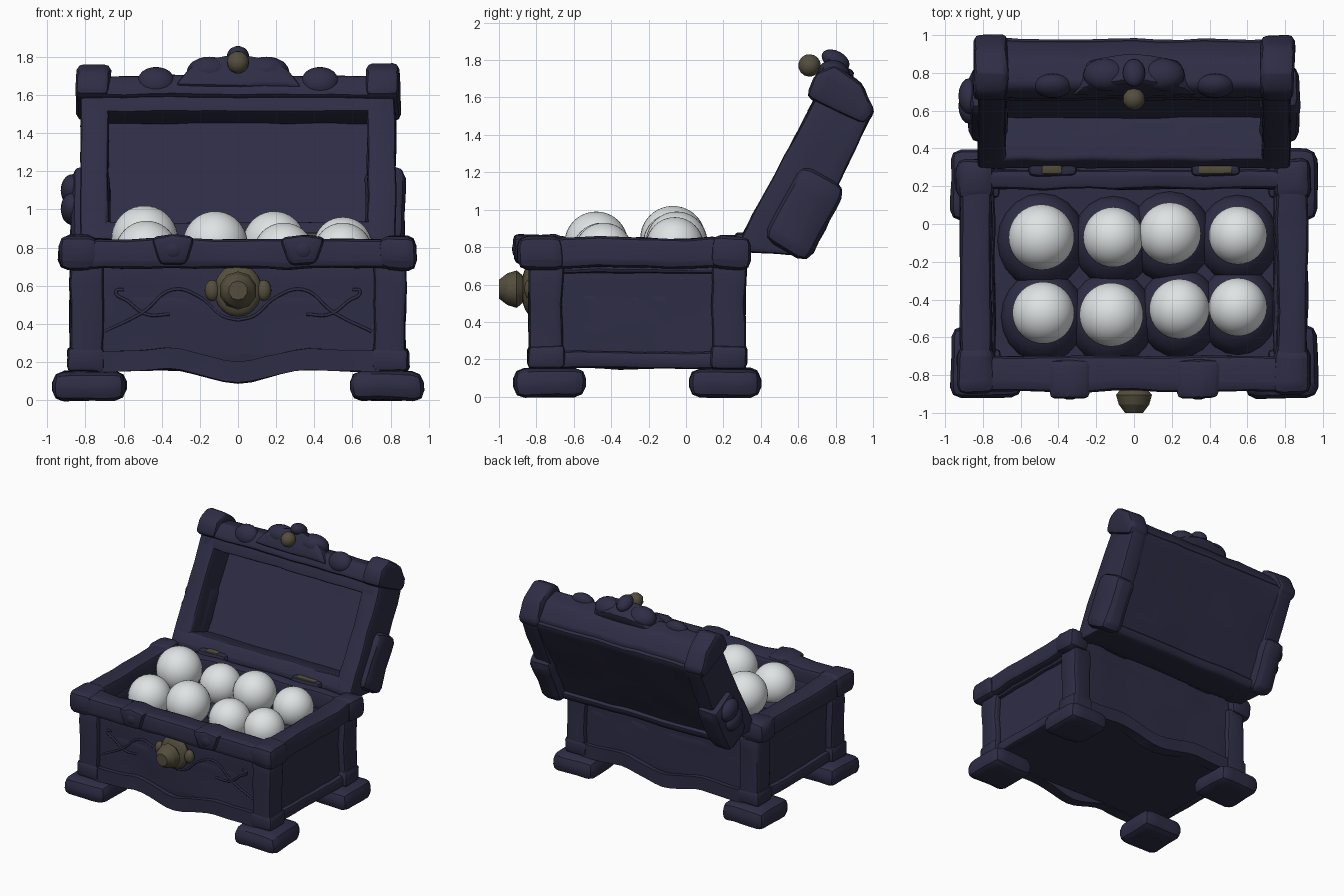
import bpy, bmesh, math
from mathutils import Matrix, Vector, noise

if "Cube" in bpy.data.objects:
    bpy.data.objects.remove(bpy.data.objects["Cube"], do_unlink=True)


def material(name, rgb, rough=0.7):
    m = bpy.data.materials.new(name)
    m.use_nodes = True
    m.diffuse_color = (*rgb, 1)
    node = m.node_tree.nodes["Principled BSDF"]
    node.inputs["Base Color"].default_value = (*rgb, 1)
    node.inputs["Roughness"].default_value = rough
    return m


NAVY = material("dark navy wood", (0.027, 0.026, 0.06))
BRASS = material("dull brass", (0.09, 0.076, 0.047))
PEARL = material("pearl white", (0.74, 0.77, 0.78), 0.4)
WORLD = Matrix.Identity(4)
# Lid space: y is outward through the lid, z runs away from the hinge
LID = Matrix.Translation((0, 0.295, 0.85)) @ Matrix.Rotation(math.radians(-28), 4, "X")


def finish(name, bm, mat, matrix=WORLD, rough=0.0):
    """Slice, gently dent and shade a mesh, then link it."""
    if rough:
        for axis in range(3):
            normal = Vector([float(i == axis) for i in range(3)])
            for k in range(-8, 11):
                bmesh.ops.bisect_plane(bm, geom=bm.verts[:] + bm.edges[:] + bm.faces[:],
                                       plane_co=normal * (k * 0.12 + 0.013), plane_no=normal)
    bm.transform(matrix)
    if rough:
        for v in bm.verts:
            v.co += noise.noise_vector(v.co * 5) * rough
    bmesh.ops.recalc_face_normals(bm, faces=bm.faces[:])
    me = bpy.data.meshes.new(name)
    bm.to_mesh(me)
    bm.free()
    me.materials.append(mat)
    ob = bpy.data.objects.new(name, me)
    bpy.context.collection.objects.link(ob)
    bpy.ops.object.select_all(action="DESELECT")
    ob.select_set(True)
    bpy.context.view_layer.objects.active = ob
    bpy.ops.object.shade_smooth_by_angle(angle=math.radians(40))


def soften(bm, width):
    bmesh.ops.bevel(bm, geom=bm.edges[:], offset=width, segments=2, profile=0.5,
                    affect="EDGES", clamp_overlap=True)


def block(name, x, y, z, bevel=0.025, mat=NAVY, matrix=WORLD, rough=0.013):
    """Worn box given by its (low, high) range on each axis."""
    bm = bmesh.new()
    bmesh.ops.create_cube(bm, size=1)
    for v in bm.verts:
        v.co = [(r[0] + r[1]) / 2 + c * (r[1] - r[0]) for r, c in zip((x, y, z), v.co)]
    soften(bm, bevel)
    finish(name, bm, mat, matrix, rough)


def prism(name, points, low, high, axis="X", bevel=0.02, matrix=WORLD, rough=0.01):
    """Outline in the plane across the axis, extruded from low to high."""
    bm = bmesh.new()
    place = (lambda a, b: (low, a, b)) if axis == "X" else (lambda a, b: (a, low, b))
    face = bm.faces.new([bm.verts.new(place(*p)) for p in points])
    out = bmesh.ops.extrude_face_region(bm, geom=[face])
    shift = (high - low, 0, 0) if axis == "X" else (0, high - low, 0)
    bmesh.ops.translate(bm, vec=shift, verts=[g for g in out["geom"] if isinstance(g, bmesh.types.BMVert)])
    if bevel:
        soften(bm, bevel)
    finish(name, bm, NAVY, matrix, rough)


def lump(name, centre, radii, mat=NAVY, matrix=WORLD, segs=16, rings=10):
    bm = bmesh.new()
    bmesh.ops.create_uvsphere(bm, u_segments=segs, v_segments=rings, radius=1)
    local = Matrix.Translation(centre) @ Matrix.Diagonal((*radii, 1))
    finish(name, bm, mat, matrix @ local)


def carving(name, points, radius=0.008):
    """Raised vine along a smooth path."""
    cu = bpy.data.curves.new(name, "CURVE")
    cu.dimensions = "3D"
    cu.bevel_depth, cu.bevel_resolution, cu.resolution_u = radius, 2, 6
    sp = cu.splines.new("BEZIER")
    sp.bezier_points.add(len(points) - 1)
    for bp, p in zip(sp.bezier_points, points):
        bp.co = p
        bp.handle_left_type = bp.handle_right_type = "AUTO"
    cu.materials.append(NAVY)
    bpy.context.collection.objects.link(bpy.data.objects.new(name, cu))


def sided(s, a, b):
    """Range from a to b, mirrored to side s."""
    return tuple(sorted((s * a, s * b)))


# Chest body
block("chest_body", (-0.83, 0.83), (-0.8, 0.28), (0.16, 0.56))
block("front_panel", (-0.8, 0.8), (-0.8, -0.7), (0.2, 0.74))
block("back_panel", (-0.8, 0.8), (0.2, 0.28), (0.2, 0.74))
for s, side in ((-1, "right"), (1, "left")):
    block(side + "_panel", sided(s, 0.74, 0.83), (-0.78, 0.26), (0.2, 0.74))
    block(side + "_base_board", sided(s, 0.8, 0.865), (-0.7, 0.18), (0.15, 0.24))
    block(side + "_top_board", sided(s, 0.8, 0.86), (-0.7, 0.18), (0.66, 0.7))
    block(side + "_rim", sided(s, 0.755, 0.92), (-0.86, 0.3), (0.69, 0.85), 0.035)
    for end, sy, yf in (("front", -1, -0.84), ("back", 1, 0.32)):
        ys = lambda a, b: tuple(sorted((yf - sy * a, yf - sy * b)))
        label = end + "_" + side
        block(label + "_post", sided(s, 0.71, 0.88), ys(0, 0.18), (0.16, 0.72))
        block(label + "_post_base", sided(s, 0.7, 0.895), ys(-0.005, 0.19), (0.15, 0.275))
        block(label + "_foot", sided(s, 0.59, 0.97), ys(-0.08, 0.3), (0.0, 0.15), 0.055)
        block(label + "_rim_cap", sided(s, 0.74, 0.94), ys(-0.06 if sy < 0 else -0.025, 0.19),
              (0.685, 0.86), 0.05)
    # Knots on the front rim
    prism(side + "_rim_knot", [(s * 0.34 - 0.12, 0.85), (s * 0.34 - 0.07, 0.71), (s * 0.34 + 0.07, 0.71),
                               (s * 0.34 + 0.12, 0.85), (s * 0.34, 0.87)], -0.92, -0.72, "Y", 0.03)
    lump(side + "_rim_knot_boss", (s * 0.34, -0.895, 0.79), (0.06, 0.035, 0.055))
block("front_rim", (-0.85, 0.85), (-0.885, -0.7), (0.69, 0.845), 0.035)
block("back_rim", (-0.85, 0.85), (0.185, 0.285), (0.69, 0.845), 0.03)

# Scalloped boards along the lower front and back
xs_wave = [-0.74 + 1.48 * i / 20 for i in range(21)]
dip = lambda x: 0.06 * math.exp(-(x / 0.2) ** 2)
swell = lambda x: 0.015 * math.exp(-((abs(x) - 0.35) / 0.12) ** 2)
scallop = [(x, 0.15 - dip(x) + swell(x)) for x in xs_wave]
scallop += [(x, 0.26 - dip(x) + swell(x)) for x in reversed(xs_wave)]
prism("front_skirt", scallop, -0.835, -0.74, "Y", 0)
prism("back_skirt", scallop, 0.22, 0.315, "Y", 0)

# Carved vines on the front panel
for s in (-1, 1):
    carving("front_vine", [(s * a, -0.8, b) for a, b in
            ((0.7, 0.36), (0.5, 0.46), (0.34, 0.58), (0.2, 0.54), (0.08, 0.44), (0, 0.42))])
    carving("front_leaf", [(s * a, -0.8, b) for a, b in
            ((0.36, 0.45), (0.48, 0.45), (0.58, 0.52), (0.64, 0.57), (0.6, 0.58))])

# Brass lock
lump("lock_plate", (0, -0.83, 0.575), (0.125, 0.05, 0.138), BRASS)
for s in (-1, 1):
    lump("lock_ear", (s * 0.135, -0.83, 0.575), (0.04, 0.035, 0.055), BRASS)
bm = bmesh.new()
for r1, r2, depth, y in ((0.07, 0.07, 0.1, -0.87), (0.075, 0.1, 0.03, -0.89),
                         (0.1, 0.085, 0.05, -0.93), (0.085, 0.05, 0.045, -0.9775)):
    bmesh.ops.create_cone(bm, cap_ends=True, segments=10, radius1=r1, radius2=r2, depth=depth,
                          matrix=Matrix.Translation((0, y, 0.575)) @ Matrix.Rotation(math.pi / 2, 4, "X"))
finish("lock_knob", bm, BRASS)

# Hinges: a wooden knuckle with a brass leaf on top
for s, half in ((-1, 0.06), (1, 0.09)):
    block("hinge_knuckle", (s * 0.43 - 0.13, s * 0.43 + 0.13), (0.255, 0.35), (0.8, 0.872), 0.025)
    block("hinge_leaf", (s * 0.43 - half, s * 0.43 + half), (0.265, 0.33), (0.83, 0.878), 0.015, BRASS)

# Pearls: x, y, top, radius, each resting in a padded cup
pearls = ((-0.49, -0.07, 1.02, 0.175), (-0.11, -0.07, 0.98, 0.16), (0.19, -0.05, 0.99, 0.165),
          (0.55, -0.06, 0.96, 0.155), (-0.48, -0.47, 0.94, 0.165), (-0.12, -0.48, 0.99, 0.17),
          (0.24, -0.45, 0.93, 0.16), (0.55, -0.44, 0.93, 0.155))
for x, y, top, r in pearls:
    lump("pearl", (x, y, top - r), (r, r, r), PEARL, segs=32, rings=20)
    lump("padded_cup", (x, y - 0.02, 0.55), (r + 0.06, r + 0.08, 0.18), segs=20)

# Open lid
block("lid_panel", (-0.78, 0.78), (0.23, 0.3), (0.05, 0.92), matrix=LID)
prism("lid_hinge_bar", [(0, 0.1), (0, -0.01), (0.04, -0.05), (0.33, 0.07), (0.33, 0.14), (0.24, 0.14)],
      -0.8, 0.8, matrix=LID)
prism("lid_front_bar", [(0, 0.75), (0.24, 0.8), (0.29, 0.92), (0, 0.92)], -0.8, 0.8, matrix=LID)
cap_shape = [(-0.05, 0.83), (0.3, 0.84), (0.315, 0.93), (0.18, 1.03), (0.01, 1.05), (-0.06, 0.96)]
for s, side in ((-1, "right"), (1, "left")):
    prism("lid_" + side + "_wall", [(0, -0.01), (0.04, -0.06), (0.35, 0.08), (0.335, 0.45), (0.305, 0.9),
                                    (0, 0.9)], s * 0.68, s * 0.825, matrix=LID)
    block("lid_" + side + "_bracket", sided(s, 0.67, 0.875), (0.1, 0.375), (0.05, 0.5), 0.06, matrix=LID)
    prism("lid_" + side + "_cap", cap_shape, s * 0.67, s * 0.85, bevel=0.035, matrix=LID)
    lump("lid_" + side + "_knot", (s * 0.43, 0.0, 0.93), (0.1, 0.06, 0.08), matrix=LID)
    lump("lid_" + side + "_scroll", (s * 0.15, 0.03, 1.0), (0.12, 0.09, 0.08), matrix=LID)
for u in (0.29, 0.4):
    lump("lid_right_bracket_boss", (-0.87, 0.22, u), (0.06, 0.1, 0.08), matrix=LID)
prism("lid_band", [(-0.035, 0.83), (0.27, 0.86), (0.28, 0.93), (0.12, 1.0), (-0.02, 0.96)],
      -0.83, 0.83, bevel=0.03, matrix=LID)
prism("lid_crest", [(-0.34, 0.88), (0.34, 0.88), (0.27, 0.97), (0.2, 1.04), (0.07, 1.07), (-0.07, 1.07),
                    (-0.2, 1.04), (-0.27, 0.97)], -0.045, 0.12, "Y", 0.025, LID)
lump("lid_crest_boss", (0, 0.0, 1.075), (0.06, 0.08, 0.05), matrix=LID)
lump("lid_stud", (0, -0.11, 0.985), (0.06, 0.06, 0.06), BRASS, LID, 10, 8)
